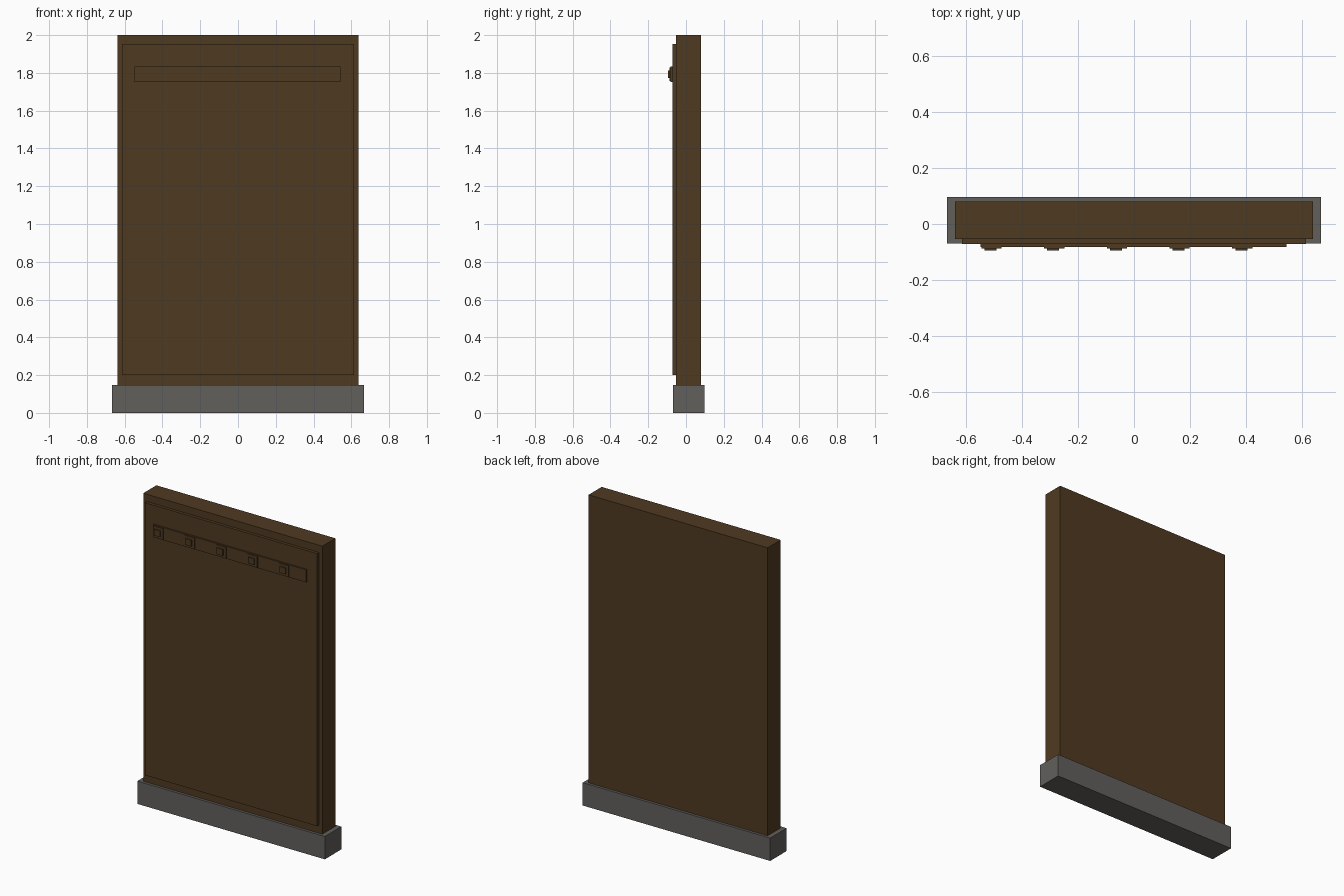
import bpy

cube = bpy.data.objects.get("Cube")
if cube:
    bpy.data.objects.remove(cube, do_unlink=True)


def material(name, color):
    mat = bpy.data.materials.new(name)
    mat.use_nodes = True
    mat.diffuse_color = (*color, 1)
    mat.node_tree.nodes["Principled BSDF"].inputs["Base Color"].default_value = (*color, 1)
    return mat


def box(name, x, y, z, mat):
    """Box spanning the given (low, high) ranges."""
    spans = (x, y, z)
    bpy.ops.mesh.primitive_cube_add(size=1, location=[(a + b) / 2 for a, b in spans])
    obj = bpy.context.object
    obj.name = name
    obj.scale = [b - a for a, b in spans]
    bpy.ops.object.transform_apply(location=False, rotation=False, scale=True)
    obj.data.materials.append(mat)
    return obj


wood = material("dark brown wood", (0.078, 0.042, 0.015))
stone = material("grey stone", (0.122, 0.115, 0.107))

# Plinth, slab and raised front panel
box("plinth", (-0.667, 0.667), (-0.07, 0.097), (0, 0.147), stone)
box("slab", (-0.637, 0.637), (-0.053, 0.08), (0.147, 2), wood)
box("front_panel", (-0.613, 0.613), (-0.072, -0.053), (0.2, 1.953), wood)

# Rail with a row of stepped blocks
box("rail", (-0.547, 0.543), (-0.082, -0.072), (1.753, 1.833), wood)
for i in range(5):
    x = -0.508 + i * 0.2235
    box(f"block_{i + 1}", (x - 0.036, x + 0.036), (-0.088, -0.082), (1.757, 1.829), wood)
    box(f"block_face_{i + 1}", (x - 0.025, x + 0.018), (-0.095, -0.088), (1.772, 1.812), wood)
